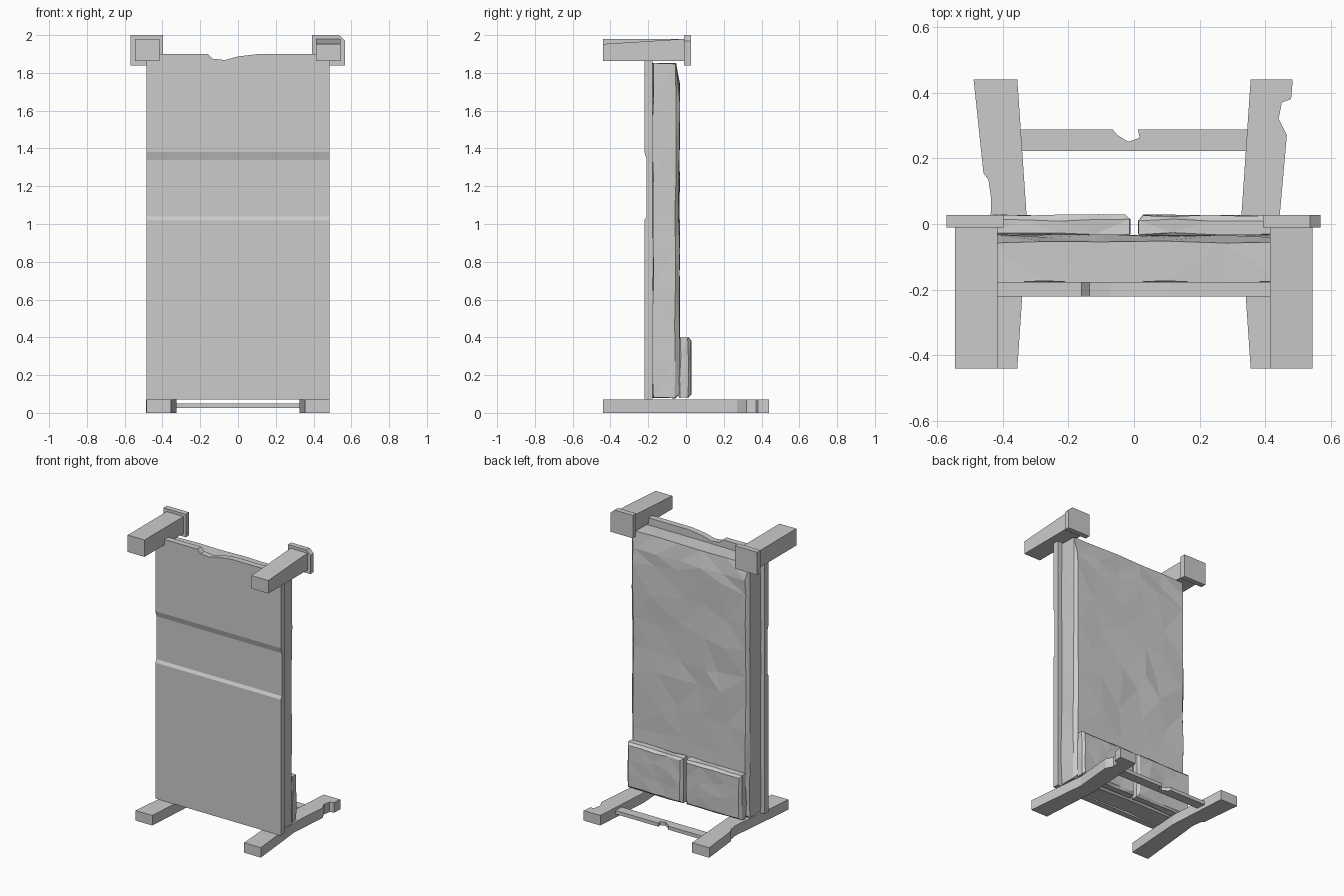
import bpy, bmesh, random
from mathutils import Vector

if "Cube" in bpy.data.objects:
    bpy.data.objects.remove(bpy.data.objects["Cube"])

random.seed(4)


def finish(name, bm):
    bmesh.ops.recalc_face_normals(bm, faces=bm.faces)
    me = bpy.data.meshes.new(name)
    bm.to_mesh(me)
    bm.free()
    ob = bpy.data.objects.new(name, me)
    bpy.context.collection.objects.link(ob)
    return ob


def prism(name, pts, axis, lo, hi):
    """Extrude a 2D outline along an axis (0=x, 1=y, 2=z)."""
    bm = bmesh.new()

    def at(p, d):
        c = list(p)
        c.insert(axis, d)
        return bm.verts.new(c)
    a = [at(p, lo) for p in pts]
    b = [at(p, hi) for p in pts]
    bm.faces.new(a)
    bm.faces.new(b)
    for i in range(len(a)):
        j = (i + 1) % len(a)
        bm.faces.new((a[i], a[j], b[j], b[i]))
    return finish(name, bm)


def cushion(name, x0, x1, z0, z1, nx, nz, layers, jit, top_drop=0):
    """Faceted cushion: front grid plus rings given as (y, inset), front to back."""
    bm = bmesh.new()
    bmesh.ops.create_grid(bm, x_segments=nx, y_segments=nz, size=1)
    uv = {v: (v.co.x, v.co.y) for v in bm.verts}
    cx, cz = (x0 + x1) / 2, (z0 + z1) / 2

    def place(v, y, inset, extra=0):
        u, w = uv[v]
        edge = max(abs(u), abs(w)) > 0.99
        v.co = Vector((cx + u * ((x1 - x0) / 2 - inset), y,
                       cz + w * ((z1 - z0) / 2 - inset)))
        if w > 0.99:
            v.co.z -= extra
        if not edge:
            v.co.x += random.uniform(-1, 1) * (x1 - x0) / nx * 0.25
            v.co.z += random.uniform(-1, 1) * (z1 - z0) / nz * 0.25
        v.co.y += random.uniform(-jit, jit)
        if edge:
            v.co.x += random.uniform(-jit, jit) * 0.6
            v.co.z += random.uniform(-jit, jit) * 0.6

    for v in bm.verts:
        place(v, *layers[0], top_drop)
    edges = [e for e in bm.edges if e.is_boundary]
    for y, inset in layers[1:]:
        olds = {v for e in edges for v in e.verts}
        old_uv = {tuple(v.co): uv[v] for v in olds}
        ext = bmesh.ops.extrude_edge_only(bm, edges=edges)['geom']
        for v in ext:
            if isinstance(v, bmesh.types.BMVert):
                uv[v] = old_uv[tuple(v.co)]
                place(v, y, inset)
        edges = [e for e in ext if isinstance(e, bmesh.types.BMEdge) and e.is_boundary]
    bmesh.ops.holes_fill(bm, edges=edges, sides=0)
    bmesh.ops.triangulate(bm, faces=bm.faces)
    return finish(name, bm)


# Base board with worn end, and the recess on its underside
board = prism("base_board", [(-0.485, 0.07), (0.485, 0.07), (0.485, 1.9), (0.11, 1.9),
                             (0.0, 1.887), (-0.07, 1.868), (-0.135, 1.875),
                             (-0.16, 1.9), (-0.485, 1.9)], 1, -0.22, -0.177)
recess = prism("recess_cutter", [(-0.25, 1.0), (-0.22, 1.02), (-0.208, 1.04),
                                 (-0.208, 1.34), (-0.22, 1.38), (-0.25, 1.4)], 0, -0.7, 0.7)
recess.hide_render = True
recess.hide_viewport = True
mod = board.modifiers.new("recess", 'BOOLEAN')
mod.operation = 'DIFFERENCE'
mod.solver = 'EXACT'
mod.object = recess

# Mattress and two pillows
cushion("mattress", -0.455, 0.455, 0.08, 1.85, 5, 9,
        [(-0.036, 0.02), (-0.056, 0), (-0.177, 0)], 0.005, 0.09)
for s in (-1, 1):
    a, b = sorted((s * 0.01, s * 0.445))
    cushion("pillow", a, b, 0.08, 0.4, 4, 3,
            [(0.026, 0.018), (0.012, 0.003), (-0.03, 0.002), (-0.045, 0.02)], 0.004)

# Bent posts at the foot plane, each with a chip on its outer side
inner = [(0.355, -0.44), (0.485, -0.44), (0.441, 0.0)]
tail = [(0.355, 0.44), (0.325, 0.0)]
right_chip = [(0.465, 0.27), (0.44, 0.32), (0.45, 0.37), (0.478, 0.38), (0.483, 0.44)]
left_chip = [(0.435, 0.04), (0.435, 0.08), (0.443, 0.135), (0.458, 0.155), (0.488, 0.44)]
for name, s, chip in (("right_bent_post", 1, right_chip), ("left_bent_post", -1, left_chip)):
    prism(name, [(s * x, y) for x, y in inner + chip + tail], 2, 0, 0.07)

# Rail between the bent posts, with a notch
prism("notched_rail", [(-0.35, 0.222), (0.35, 0.222), (0.35, 0.288), (0.012, 0.288),
                       (0.017, 0.262), (-0.017, 0.25), (-0.05, 0.27), (-0.065, 0.288),
                       (-0.35, 0.288)], 2, 0.025, 0.05)

# Straight posts; the right one is worn to a slope
for name, x0, x1, end in (("left_post", -0.545, -0.415, 1.98), ("right_post", 0.413, 0.543, 1.953)):
    prism(name, [(-0.44, 1.862), (-0.005, 1.862), (-0.005, 1.98), (-0.44, end)], 0, x0, x1)

# Post caps; the right one has a cut corner
prism("left_cap", [(-0.57, 1.84), (-0.397, 1.84), (-0.397, 2), (-0.57, 2)], 1, -0.01, 0.027)
prism("right_cap", [(0.393, 1.84), (0.567, 1.84), (0.567, 1.97), (0.535, 2), (0.393, 2)],
      1, -0.01, 0.027)
